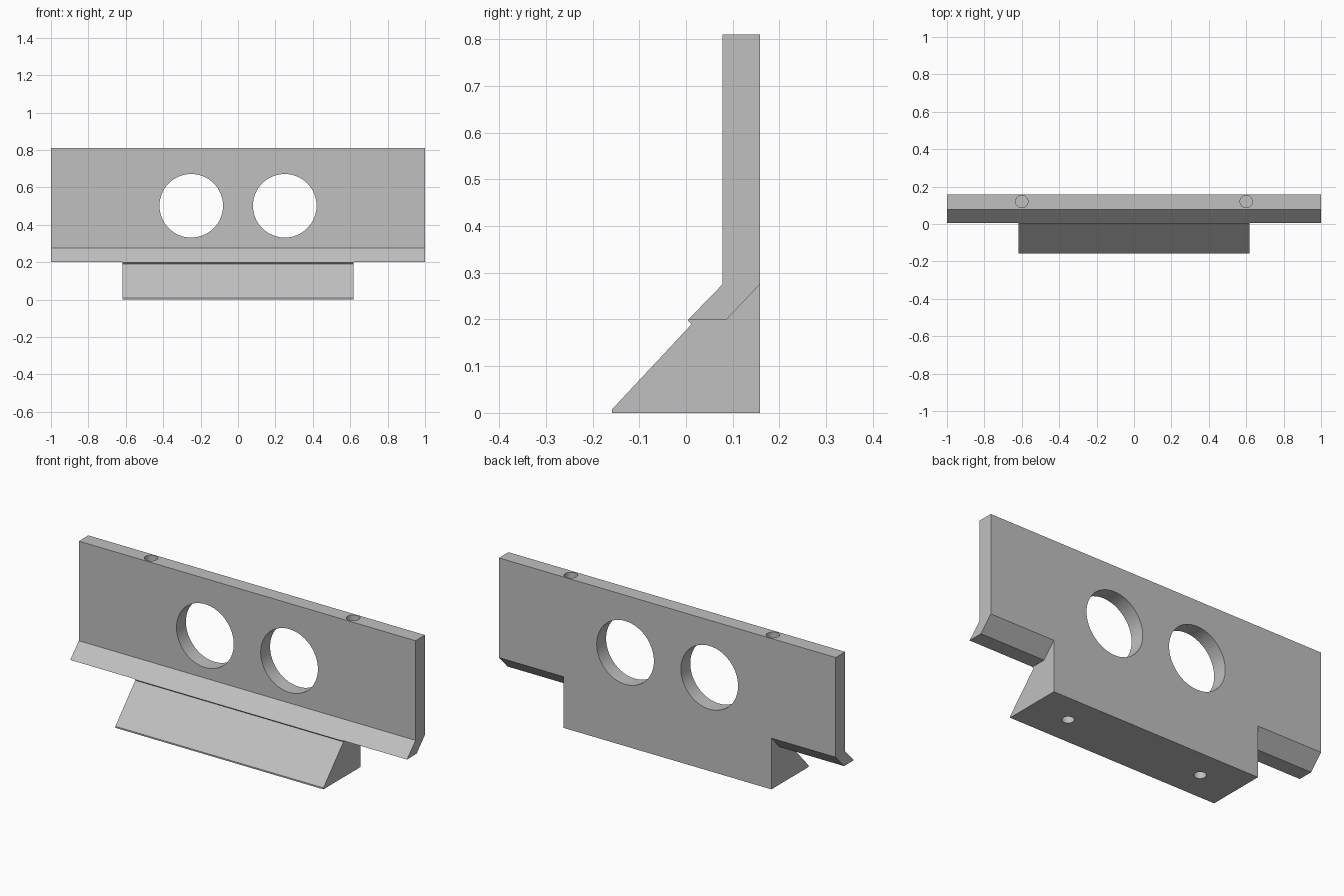
import bpy, bmesh
from math import radians
from mathutils import Matrix

old = bpy.data.objects.get("Cube")
if old:
    bpy.data.objects.remove(old, do_unlink=True)

grey = bpy.data.materials.new("light grey")
grey.use_nodes = True
colour = (0.53, 0.53, 0.53, 1)
grey.diffuse_color = colour
grey.node_tree.nodes["Principled BSDF"].inputs["Base Color"].default_value = colour


def make_object(name, bm):
    bmesh.ops.recalc_face_normals(bm, faces=bm.faces)
    mesh = bpy.data.meshes.new(name)
    bm.to_mesh(mesh)
    bm.free()
    mesh.materials.append(grey)
    obj = bpy.data.objects.new(name, mesh)
    bpy.context.collection.objects.link(obj)
    return obj


def extrude_profile(name, profile, half_width):
    """Extrude a (y, z) outline along x, centred on x = 0."""
    bm = bmesh.new()
    face = bm.faces.new([bm.verts.new((-half_width, y, z)) for y, z in profile])
    result = bmesh.ops.extrude_face_region(bm, geom=[face])
    moved = [v for v in result["geom"] if isinstance(v, bmesh.types.BMVert)]
    bmesh.ops.translate(bm, verts=moved, vec=(2 * half_width, 0, 0))
    return make_object(name, bm)


def drill_pair(target, x, y, z, radius, length, axis):
    """Cut a mirrored pair of round holes centred on (+-x, y, z)."""
    bm = bmesh.new()
    turn = Matrix.Rotation(radians(90), 4, "X") if axis == "Y" else Matrix()
    for side in (-1, 1):
        bmesh.ops.create_cone(
            bm, cap_ends=True, segments=64, radius1=radius, radius2=radius,
            depth=length, matrix=Matrix.Translation((side * x, y, z)) @ turn)
    cutter = make_object("hole_cutter", bm)
    cutter.hide_render = True
    mod = target.modifiers.new("holes", "BOOLEAN")
    mod.operation = "DIFFERENCE"
    mod.solver = "EXACT"
    mod.object = cutter
    bpy.context.view_layer.objects.active = target
    bpy.ops.object.modifier_apply(modifier=mod.name)
    bpy.data.objects.remove(cutter, do_unlink=True)


# Upright plate with its forward-sloping lower lip
TOP, BACK, FRONT = 0.81, 0.158, 0.078
plate = extrude_profile("upright_plate", [
    (FRONT, TOP), (BACK, TOP), (BACK, 0.275), (0.087, 0.2),
    (0.005, 0.2), (FRONT, 0.275)], 1.0)

# Wedge foot under the lip, with a small relief groove at the joint
foot = extrude_profile("wedge_foot", [
    (-BACK, 0), (BACK, 0), (BACK, 0.275), (0.087, 0.2), (0.006, 0.2),
    (0.004, 0.198), (0.012, 0.19), (-BACK, 0.008)], 0.618)

# Large windows, top sockets and underside sockets
drill_pair(plate, 0.25, 0.118, 0.502, 0.17, 0.4, "Y")
drill_pair(plate, 0.6, 0.12, TOP, 0.033, 0.4, "Z")
drill_pair(foot, 0.4, 0, 0, 0.03, 0.2, "Z")

# Smooth hole walls, crisp edges
for obj in (plate, foot):
    bpy.ops.object.select_all(action="DESELECT")
    obj.select_set(True)
    bpy.context.view_layer.objects.active = obj
    bpy.ops.object.shade_smooth_by_angle(angle=radians(25))
